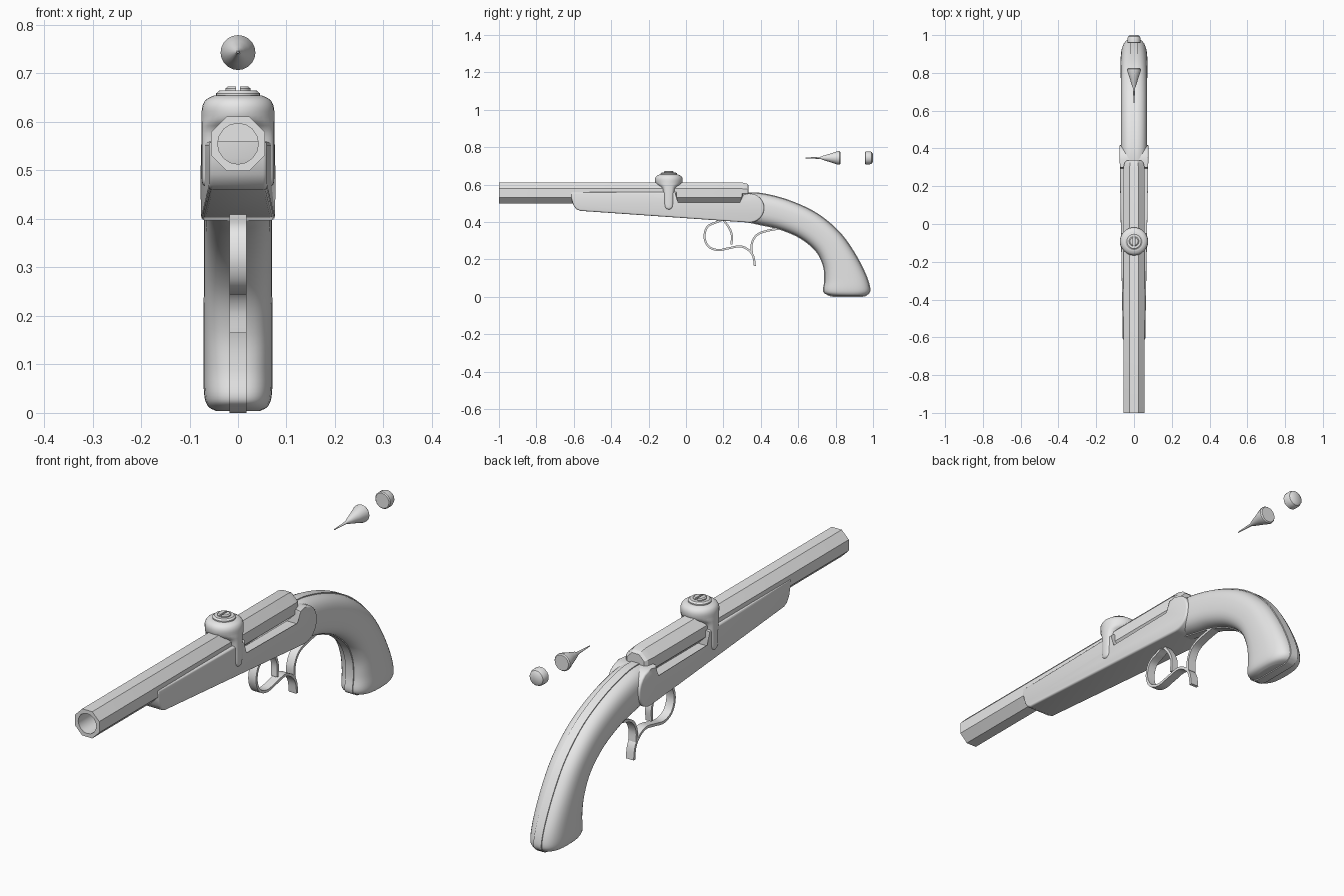
import bpy, bmesh, math
from mathutils import Vector

default_cube = bpy.data.objects.get("Cube")
if default_cube:
    bpy.data.objects.remove(default_cube, do_unlink=True)

steel = bpy.data.materials.new("plain_grey")
steel.use_nodes = True
grey = (0.8, 0.8, 0.8, 1)
steel.diffuse_color = grey
steel.node_tree.nodes["Principled BSDF"].inputs["Base Color"].default_value = grey


def finish(name, bm, angle=35):
    """Turn a bmesh into a shaded object with the shared material."""
    bmesh.ops.recalc_face_normals(bm, faces=bm.faces)
    mesh = bpy.data.meshes.new(name)
    bm.to_mesh(mesh)
    bm.free()
    mesh.materials.append(steel)
    obj = bpy.data.objects.new(name, mesh)
    bpy.context.collection.objects.link(obj)
    bpy.ops.object.select_all(action='DESELECT')
    obj.select_set(True)
    bpy.context.view_layer.objects.active = obj
    bpy.ops.object.shade_smooth_by_angle(angle=math.radians(angle))
    return obj


def loft(name, rings, angle=35):
    """Skin a list of equal-length rings and cap both ends."""
    bm = bmesh.new()
    loops = [[bm.verts.new(point) for point in ring] for ring in rings]
    count = len(loops[0])
    for low, high in zip(loops, loops[1:]):
        for i in range(count):
            j = (i + 1) % count
            bm.faces.new((low[i], low[j], high[j], high[i]))
    bm.faces.new(loops[0])
    bm.faces.new(loops[-1])
    return finish(name, bm, angle)


def spline(points, steps):
    """Catmull-Rom interpolation through tuples of any length."""
    padded = [points[0]] + list(points) + [points[-1]]
    result = []
    for a, b, c, d in zip(padded, padded[1:], padded[2:], padded[3:]):
        for s in range(steps):
            t = s / steps
            result.append(tuple(
                q + t / 2 * (r - p + t * (2*p - 5*q + 4*r - w + t * (3*(q - r) + w - p)))
                for p, q, r, w in zip(a, b, c, d)))
    return result + [tuple(points[-1])]


def oval(rx, ry, power=2, count=32):
    """Superellipse outline as pairs."""
    result = []
    for i in range(count):
        a = math.tau * i / count
        c, s = math.cos(a), math.sin(a)
        result.append((math.copysign(abs(c) ** (2 / power), c) * rx,
                       math.copysign(abs(s) ** (2 / power), s) * ry))
    return result


def lathe_y(name, profile, height):
    """Revolve (y, radius) pairs about a line along y."""
    return loft(name, [[(x, y, height + z) for x, z in oval(r, r, count=20)]
                       for y, r in profile])


def ribbon(name, path, half_width, thickness, steps=6):
    """Flat strap following a path of (y, z) points."""
    points = [Vector(p) for p in spline(path, steps)]
    rings = []
    for i, p in enumerate(points):
        along = points[min(i + 1, len(points) - 1)] - points[max(i - 1, 0)]
        side = Vector((-along.y, along.x)).normalized() * thickness / 2
        rings.append([(x, *(p + side * s)) for x, s in
                      ((-half_width, -1), (half_width, -1), (half_width, 1), (-half_width, 1))])
    return loft(name, rings)


# Octagonal barrel with a round bore
BORE_Z = 0.555
def barrel_ring(y, size, octagon):
    ring = []
    for i in range(16):
        a = math.tau * i / 16
        r = size / math.cos(math.pi / 8) if octagon and i % 2 else size
        ring.append((r * math.cos(a), y, BORE_Z + r * math.sin(a)))
    return ring

loft("barrel", [barrel_ring(*spec) for spec in (
    (-0.5, 0.042, False), (-1, 0.042, False), (-1, 0.056, True),
    (0.3, 0.056, True), (0.325, 0.05, True), (0.335, 0.04, True))], 30)

# Fore stock: side profile with a breech cutout and a round rear ear
profile = [(-0.567, 0.46), (-0.588, 0.47), (-0.603, 0.492), (-0.612, 0.525), (-0.615, 0.56),
           (-0.05, 0.56), (-0.05, 0.497), (0.295, 0.497), (0.3, 0.553)]
for step in range(13):
    a = math.pi / 2 - math.pi * step / 12
    profile.append((0.34 + 0.078 * math.cos(a), 0.475 + 0.078 * math.sin(a)))
bm = bmesh.new()
sides = []
for sign in (-1, 1):
    verts = [bm.verts.new((sign * (0.07 + 0.017 * y), y, z)) for y, z in profile]
    sides.append((verts, bm.faces.new(verts)))
for i in range(len(profile)):
    j = (i + 1) % len(profile)
    bm.faces.new((sides[0][0][i], sides[0][0][j], sides[1][0][j], sides[1][0][i]))
rim = [edge for _, face in sides for edge in face.edges]
bmesh.ops.bevel(bm, geom=rim, offset=0.008, segments=3, profile=0.5, affect='EDGES')
finish("fore_stock", bm)

# Curved grip: (outer y, outer z, inner y, inner z, half width)
grip = spline([
    (0.30, 0.553, 0.33, 0.40, 0.068), (0.40, 0.553, 0.40, 0.385, 0.07),
    (0.55, 0.515, 0.50, 0.362, 0.07), (0.70, 0.445, 0.61, 0.315, 0.07),
    (0.82, 0.345, 0.695, 0.245, 0.07), (0.90, 0.235, 0.735, 0.165, 0.071),
    (0.96, 0.12, 0.742, 0.09, 0.071), (0.983, 0.045, 0.735, 0.035, 0.07),
    (0.972, 0.014, 0.75, 0.014, 0.062), (0.94, 0.004, 0.79, 0.004, 0.045)], 5)
grip_rings, strap_rings = [], []
for oy, oz, iy, iz, width in grip:
    middle = Vector((0, (oy + iy) / 2, (oz + iz) / 2))
    half = Vector((0, (oy - iy) / 2, (oz - iz) / 2))
    grip_rings.append([middle + half * s + Vector((x, 0, 0)) for x, s in oval(width, 1, 2.7)])
    reach = half * (1 + 0.003 / half.length)
    drop = Vector((0, 0, 0.004 if oz < 0.01 else 0))
    strap_rings.append([middle + reach * s + Vector((x, 0, 0)) - drop for x, s in
                        ((-0.018, -1), (0.018, -1), (0.018, 1), (-0.018, 1))])
loft("grip", grip_rings, 50)
loft("grip_strap", strap_rings)

# Trigger guard, its rear brace and the trigger
ribbon("trigger_guard", [(0.19, 0.41), (0.165, 0.4), (0.115, 0.375), (0.099, 0.32),
                         (0.12, 0.27), (0.17, 0.25), (0.23, 0.26), (0.29, 0.27),
                         (0.335, 0.25), (0.36, 0.215), (0.368, 0.165)], 0.018, 0.011)
ribbon("guard_brace", [(0.352, 0.235), (0.352, 0.285), (0.378, 0.33),
                       (0.43, 0.352), (0.5, 0.365)], 0.018, 0.011)
ribbon("trigger", [(0.2, 0.41), (0.23, 0.37), (0.245, 0.33), (0.243, 0.28)], 0.014, 0.011)

# Hood saddled over the barrel, flaring into a round top: (z, rx, ry, power)
HOOD_Y = -0.092
hood = spline([(0.468, 0.07, 0.012, 3), (0.475, 0.074, 0.022, 4), (0.495, 0.075, 0.029, 4),
               (0.555, 0.075, 0.031, 4), (0.585, 0.075, 0.042, 3), (0.605, 0.075, 0.07, 2),
               (0.63, 0.074, 0.074, 2), (0.646, 0.066, 0.066, 2), (0.654, 0.05, 0.05, 2)], 3)
loft("hood", [[(x, HOOD_Y + y, z) for x, y in oval(rx, ry, power)]
              for z, rx, ry, power in hood], 50)
loft("hood_washer", [[(x, HOOD_Y + y, z) for x, y in oval(r, r)] for z, r in
                     ((0.645, 0.045), (0.659, 0.045), (0.665, 0.038))])

# Slotted screw head made of two half discs
for sign, side in ((-1, "right"), (1, "left")):
    loft("screw_half_" + side,
         [[(sign * max(x, 0.004), HOOD_Y + y, z) for x, y in oval(r, r)]
          for z, r in ((0.655, 0.026), (0.669, 0.026), (0.673, 0.021))])

# Loose pointed plug and round cap behind and above
lathe_y("pointed_plug", [(0.64, 0.002), (0.72, 0.006), (0.735, 0.012), (0.775, 0.024),
                         (0.812, 0.036), (0.82, 0.036), (0.825, 0.032)], 0.743)
lathe_y("round_cap", [(0.957, 0.031), (0.961, 0.035), (0.982, 0.035),
                      (0.993, 0.031), (1, 0.02)], 0.743)
